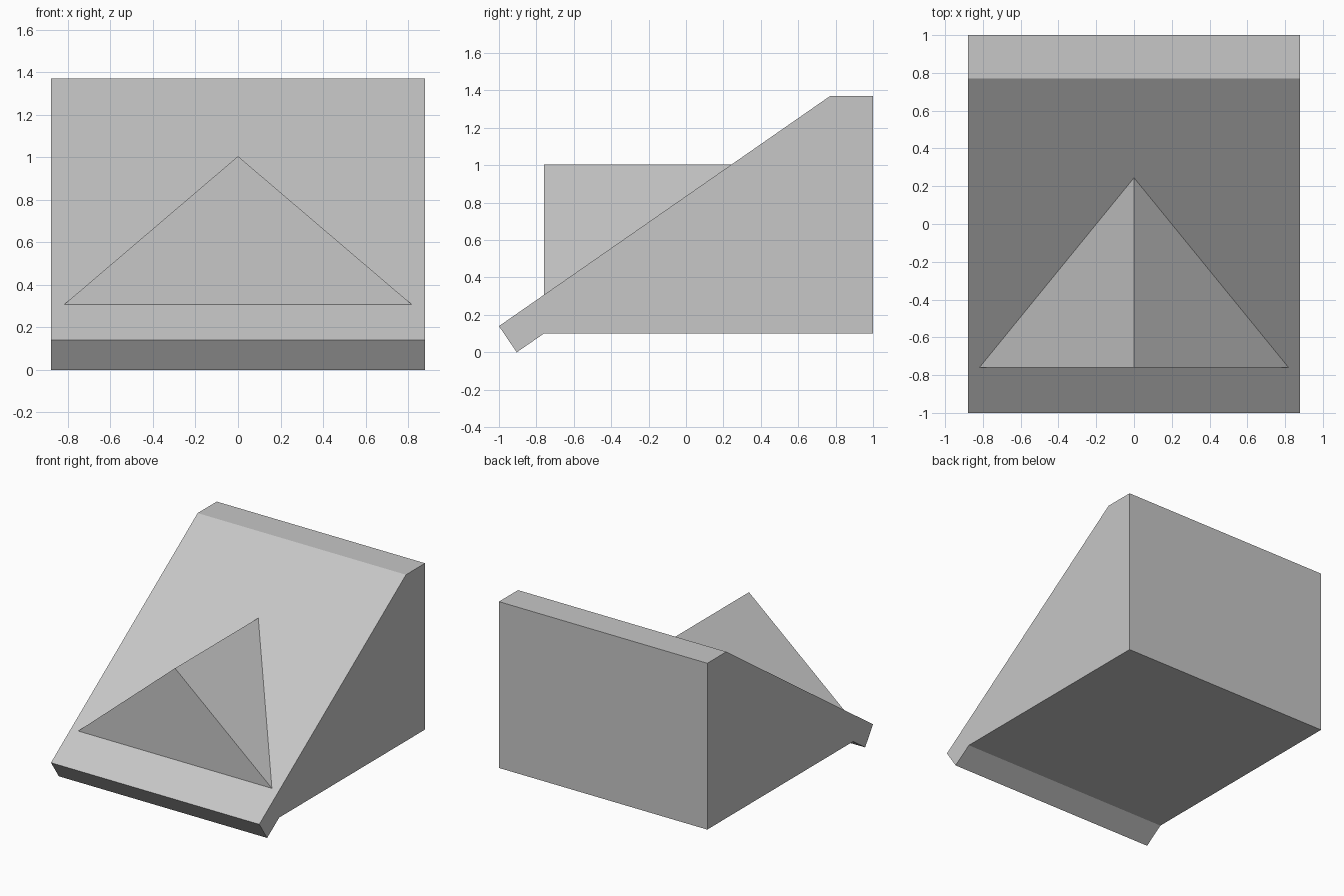
import bpy
import bmesh

cube = bpy.data.objects.get("Cube")
if cube:
    bpy.data.objects.remove(cube, do_unlink=True)

# One plain grey for the whole model
grey = bpy.data.materials.new("plain grey")
grey.use_nodes = True
colour = (0.57, 0.57, 0.57, 1)
grey.diffuse_color = colour
grey.node_tree.nodes["Principled BSDF"].inputs["Base Color"].default_value = colour


def prism(name, profile, offset):
    """Closed flat-sided solid swept from a planar profile along offset."""
    bm = bmesh.new()
    face = bm.faces.new([bm.verts.new(p) for p in profile])
    swept = bmesh.ops.extrude_face_region(bm, geom=[face], use_keep_orig=True)
    verts = [v for v in swept["geom"] if isinstance(v, bmesh.types.BMVert)]
    bmesh.ops.translate(bm, verts=verts, vec=offset)
    bmesh.ops.recalc_face_normals(bm, faces=bm.faces)
    mesh = bpy.data.meshes.new(name)
    bm.to_mesh(mesh)
    bm.free()
    mesh.materials.append(grey)
    obj = bpy.data.objects.new(name, mesh)
    bpy.context.collection.objects.link(obj)
    return obj


# Sloped roof body with overhanging eave, as a side profile (y, z)
half_width = 0.88
side = [(-1, 0.14), (0.77, 1.37), (1, 1.37), (1, 0.1), (-0.76, 0.1), (-0.905, 0)]
roof = prism("roof_body", [(-half_width, y, z) for y, z in side], (2 * half_width, 0, 0))

# Gabled dormer whose ridge runs back into the slope
front_y = -0.76
gable = [(-0.85, 0.28), (0.85, 0.28), (0, 1.005)]
dormer = prism("dormer", [(x, front_y, z) for x, z in gable], (0, 1.1, 0))

# Merge the dormer into the roof so the valleys are clean
union = roof.modifiers.new("join_dormer", "BOOLEAN")
union.operation = "UNION"
union.solver = "EXACT"
union.object = dormer
bpy.context.view_layer.objects.active = roof
bpy.ops.object.modifier_apply(modifier=union.name)
bpy.data.objects.remove(dormer, do_unlink=True)
roof.name = "roof_with_dormer"
